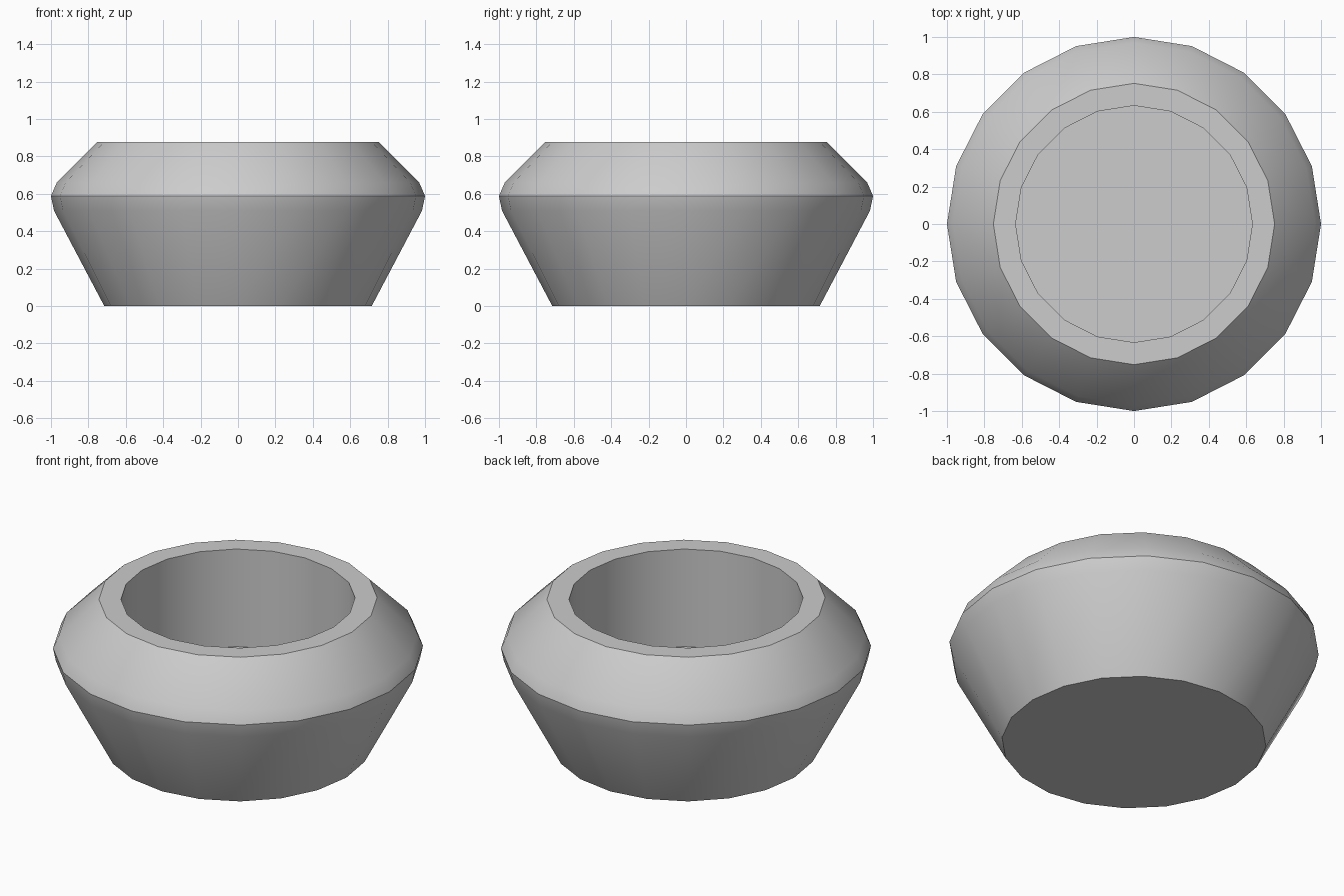
import bpy
import bmesh
import math

if "Cube" in bpy.data.objects:
    bpy.data.objects.remove(bpy.data.objects["Cube"])

SIDES = 20
# (radius, height) from the base, up the outside, over the rim and down the inner wall
PROFILE = [(0.715, 0.0), (0.984, 0.51), (1.0, 0.588), (0.969, 0.66),
           (0.752, 0.877), (0.633, 0.877), (0.633, 0.295)]

grey = bpy.data.materials.new("light grey")
grey.diffuse_color = (0.604, 0.604, 0.604, 1.0)
grey.use_nodes = True
grey.node_tree.nodes["Principled BSDF"].inputs["Base Color"].default_value = grey.diffuse_color

bm = bmesh.new()
rings = []
for r, z in PROFILE:
    angles = [2 * math.pi * i / SIDES for i in range(SIDES)]
    rings.append([bm.verts.new((r * math.cos(a), r * math.sin(a), z)) for a in angles])

# Outer wall, rim and inner wall
for low, high in zip(rings, rings[1:]):
    for i in range(SIDES):
        j = (i + 1) % SIDES
        bm.faces.new((low[i], low[j], high[j], high[i]))

# Underside and inner floor
bm.faces.new(rings[0][::-1])
bm.faces.new(rings[-1])

mesh = bpy.data.meshes.new("bowl")
bm.to_mesh(mesh)
bm.free()
mesh.materials.append(grey)
bowl = bpy.data.objects.new("bowl", mesh)
bpy.context.collection.objects.link(bowl)

# Smooth walls with crisp rim and base edges
bpy.context.view_layer.objects.active = bowl
bowl.select_set(True)
bpy.ops.object.shade_smooth_by_angle(angle=math.radians(30))
